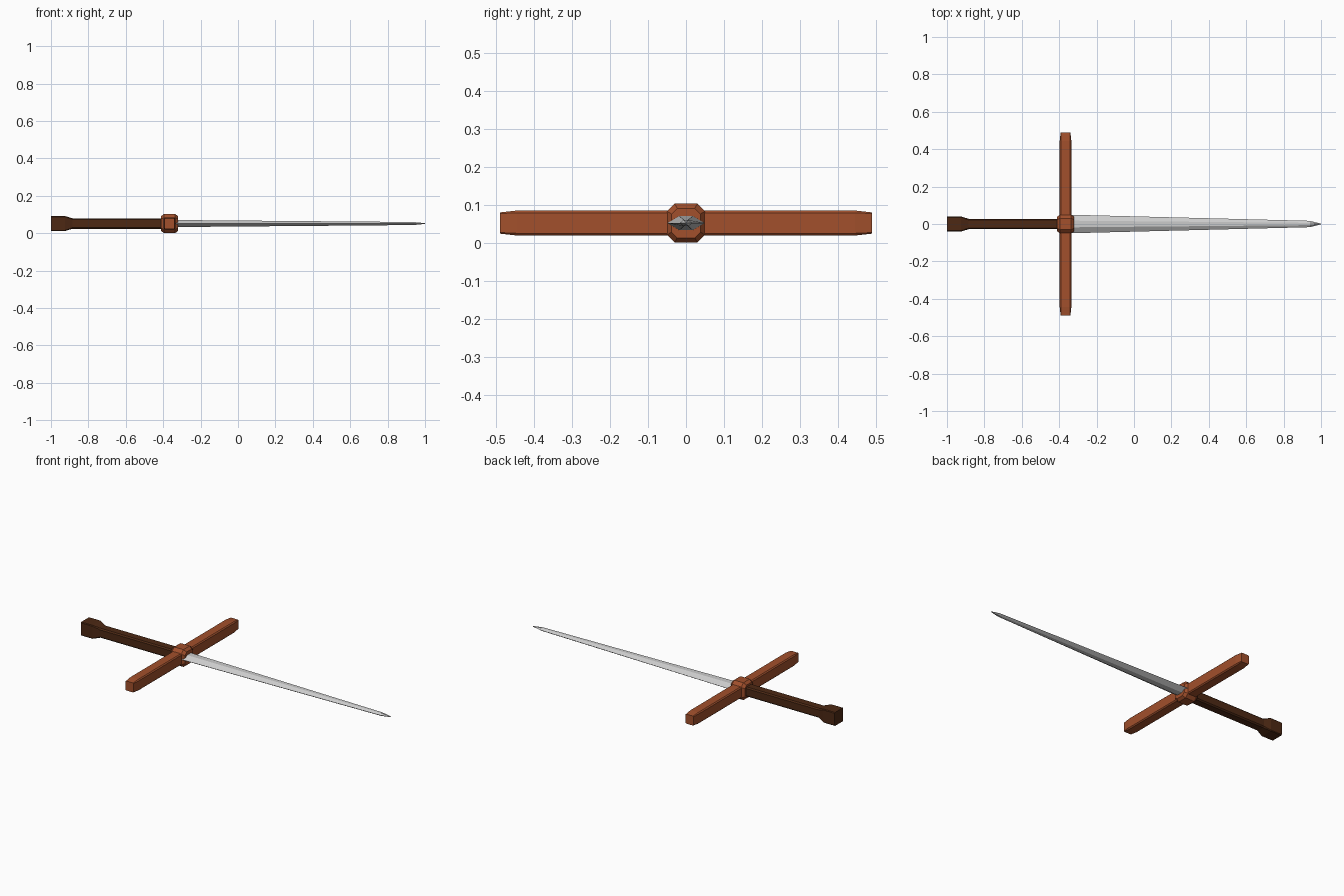
import bpy, bmesh
from mathutils import Vector

if "Cube" in bpy.data.objects:
    bpy.data.objects.remove(bpy.data.objects["Cube"])

ZC = 0.052   # height of the sword's axis
GX = -0.366  # guard position along the sword


def material(name, rgb):
    m = bpy.data.materials.new(name)
    m.diffuse_color = (*rgb, 1)
    m.use_nodes = True
    m.node_tree.nodes["Principled BSDF"].inputs["Base Color"].default_value = m.diffuse_color
    return m


def chamfered(hw, hh, c):
    """Eight-sided section of a rectangle with cut corners."""
    return [(hw, -hh + c), (hw, hh - c), (hw - c, hh), (-hw + c, hh),
            (-hw, hh - c), (-hw, -hh + c), (-hw + c, -hh), (hw - c, -hh)]


def loft(name, stations, axis='X', mat=None):
    """Bridge equal-sided sections placed along an axis, with capped ends."""
    bm = bmesh.new()
    rings = []
    for t, section in stations:
        rings.append([bm.verts.new(Vector((t, u, v)) if axis == 'X' else Vector((u, t, v)))
                      for u, v in section])
    for a, b in zip(rings, rings[1:]):
        for i in range(len(a)):
            j = (i + 1) % len(a)
            bm.faces.new((a[i], a[j], b[j], b[i]))
    bm.faces.new(rings[0])
    bm.faces.new(rings[-1])
    bmesh.ops.recalc_face_normals(bm, faces=bm.faces)
    mesh = bpy.data.meshes.new(name)
    bm.to_mesh(mesh)
    bm.free()
    ob = bpy.data.objects.new(name, mesh)
    bpy.context.collection.objects.link(ob)
    ob.location = (0, 0, ZC) if axis == 'X' else (GX, 0, ZC)
    if mat:
        mesh.materials.append(mat)
    return ob


dark = material("dark_leather", (0.075, 0.022, 0.007))
rust = material("rust_brown", (0.36, 0.08, 0.025))

# Grip and flared pommel
loft("grip", [(x, chamfered(0.028, 0.028, 0.007)) for x in (-0.91, -0.38)], mat=dark)
loft("pommel", [(-1.0, chamfered(0.04, 0.04, 0.004)),
                (-0.925, chamfered(0.04, 0.04, 0.004)),
                (-0.885, chamfered(0.028, 0.028, 0.006))], mat=dark)

# Cross guard with tapered ends
bar, end = chamfered(0.031, 0.033, 0.006), chamfered(0.026, 0.028, 0.003)
loft("cross_guard", [(-0.49, end), (-0.445, bar), (0.445, bar), (0.49, end)], 'Y', rust)

# Bevelled block in the middle of the guard
big, small = chamfered(0.05, 0.051, 0.02), chamfered(0.038, 0.039, 0.015)
loft("guard_block", [(GX - 0.046, small), (GX - 0.03, big),
                     (GX + 0.03, big), (GX + 0.046, small)], mat=rust)


# Blade: flattened six-sided section narrowing to a point
def blade_section(w, h):
    f = 0.36 * w
    return [(w, 0), (f, h), (-f, h), (-w, 0), (-f, -h), (f, -h)]


loft("blade", [(-0.36, blade_section(0.05, 0.019)),
               (0.94, blade_section(0.017, 0.008)),
               (1.0, blade_section(0.002, 0.002))])
